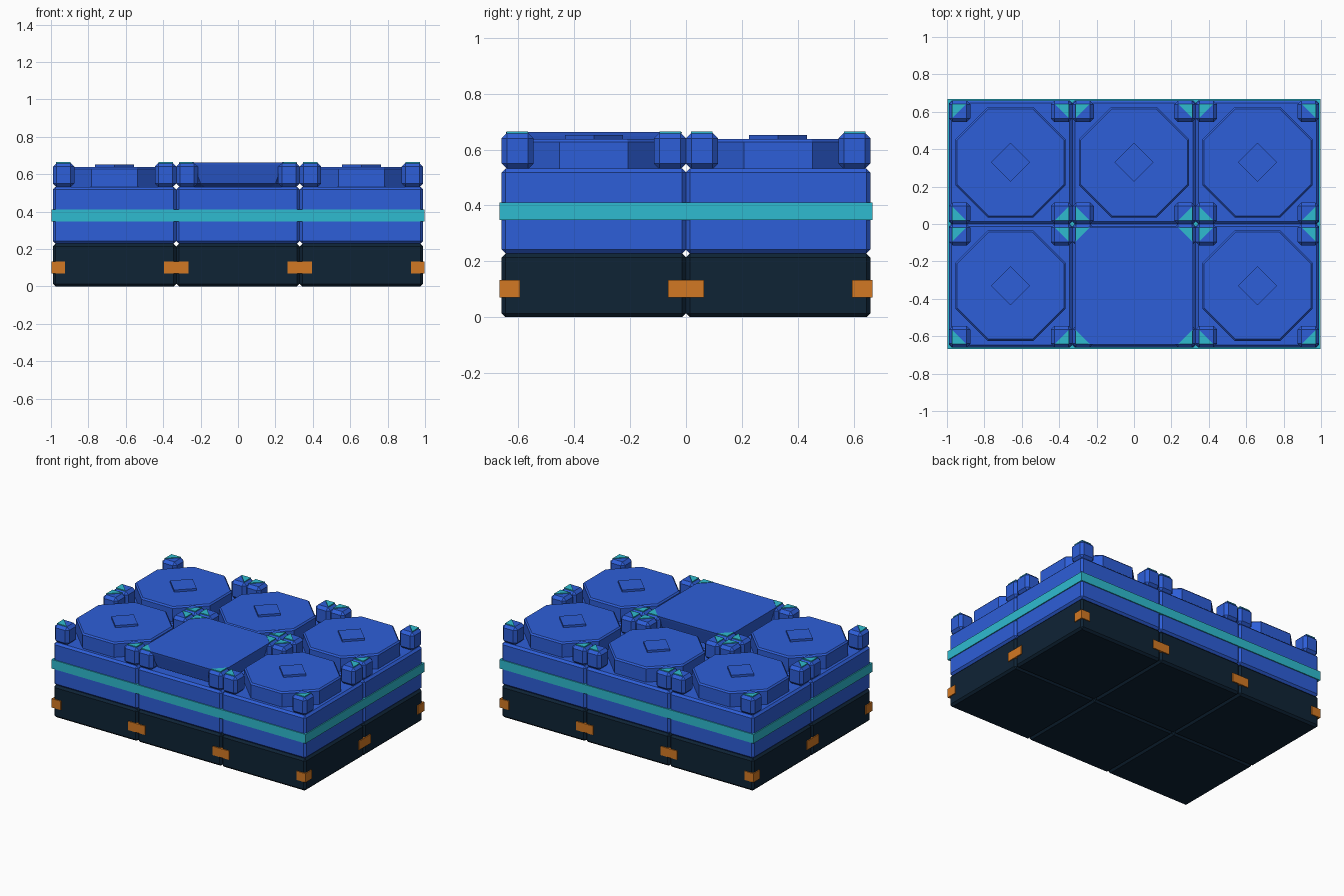
import bpy, bmesh, math
from mathutils import Vector, Matrix

if "Cube" in bpy.data.objects:
    bpy.data.objects.remove(bpy.data.objects["Cube"])


def material(name, rgb):
    m = bpy.data.materials.new(name)
    m.diffuse_color = (*rgb, 1)
    m.use_nodes = True
    m.node_tree.nodes["Principled BSDF"].inputs["Base Color"].default_value = m.diffuse_color
    return m


BLUE = material("blue", (0.027, 0.113, 0.69))
CYAN = material("cyan", (0.028, 0.50, 0.63))
NAVY = material("dark_navy", (0.0045, 0.017, 0.036))
ORANGE = material("orange", (0.65, 0.19, 0.017))

HALF = 0.33          # half width of one square module
RIM = 0.337          # half width of the raised trims
CORNERS = [(sx, sy) for sx in (-1, 1) for sy in (-1, 1)]


def box(bm, x0, x1, y0, y1, z0, z1, bevel=0.0):
    """Axis aligned box, optionally with chamfered edges."""
    m = Matrix.Translation(((x0 + x1) / 2, (y0 + y1) / 2, (z0 + z1) / 2))
    m = m @ Matrix.Diagonal((abs(x1 - x0), abs(y1 - y0), z1 - z0, 1))
    verts = bmesh.ops.create_cube(bm, size=1, matrix=m)["verts"]
    if bevel:
        edges = list({e for v in verts for e in v.link_edges})
        bmesh.ops.bevel(bm, geom=edges, offset=bevel, segments=1,
                        profile=0.5, affect='EDGES')


def loft(bm, rings):
    """Closed solid through rings of equal point count, bottom to top."""
    loops = [[bm.verts.new(p) for p in r] for r in rings]
    n = len(loops[0])
    for a, b in zip(loops, loops[1:]):
        for i in range(n):
            j = (i + 1) % n
            bm.faces.new((a[i], a[j], b[j], b[i]))
    bm.faces.new(loops[0][::-1])
    bm.faces.new(loops[-1])


def octagon(half, flat, z):
    """Square outline with cut corners; flat is half a straight side."""
    return [Vector((x, y, z)) for x, y in (
        (half, -flat), (half, flat), (flat, half), (-flat, half),
        (-half, flat), (-half, -flat), (-flat, -half), (flat, -half))]


def mesh(name, mat, build):
    bm = bmesh.new()
    build(bm)
    bmesh.ops.recalc_face_normals(bm, faces=bm.faces)
    me = bpy.data.meshes.new(name)
    bm.to_mesh(me)
    bm.free()
    me.materials.append(mat)
    return me


# Corner clamps on the dark base
def build_clamps(bm):
    for sx, sy in CORNERS:
        box(bm, sx * 0.265, sx * RIM, sy * 0.265, sy * RIM, 0.07, 0.133)


# Chamfered posts on the four top corners
def build_posts(bm):
    for sx, sy in CORNERS:
        xs, ys = sorted((sx * 0.215, sx * HALF)), sorted((sy * 0.215, sy * HALF))
        box(bm, *xs, *ys, 0.53, 0.66, 0.02)


# Thin triangle plates on top of the posts
def build_triangles(bm):
    o, i = 0.312, 0.236
    for sx, sy in CORNERS:
        loft(bm, [[Vector((sx * x, sy * y, z)) for x, y in ((o, o), (i, o), (o, i))]
                  for z in (0.658, 0.665)])


# Eight sided cap with a fine rim chamfer
def build_cap(bm):
    t = math.tan(math.pi / 8)
    loft(bm, [octagon(h, h * t, z) for h, z in
              ((0.295, 0.525), (0.295, 0.627), (0.286, 0.637))])


def build_diamond(bm):
    loft(bm, [[Vector((0.104 * math.cos(a), 0.104 * math.sin(a), z))
               for a in (k * math.pi / 2 for k in range(4))]
              for z in (0.63, 0.652)])


# Flared cover that rests over the posts of one module
def build_cover(bm):
    loft(bm, [octagon(0.24, 0.17, 0.525), octagon(0.285, 0.20, 0.55),
              octagon(0.312, 0.235, 0.648), octagon(0.315, 0.24, 0.662)])


common = [
    mesh("base", NAVY, lambda bm: box(
        bm, -HALF, HALF, -HALF, HALF, 0, 0.228, 0.014)),
    mesh("body", BLUE, lambda bm: box(
        bm, -HALF, HALF, -HALF, HALF, 0.228, 0.532, 0.014)),
    mesh("band", CYAN, lambda bm: box(
        bm, -RIM, RIM, -RIM, RIM, 0.347, 0.411)),
    mesh("corner_clamps", ORANGE, build_clamps),
    mesh("corner_posts", BLUE, build_posts),
    mesh("post_triangles", CYAN, build_triangles),
]
capped = [mesh("cap", BLUE, build_cap), mesh("diamond", BLUE, build_diamond)]
covered = [mesh("flared_cover", BLUE, build_cover)]

# Lay out the modules, three across and two deep
for col in (-1, 0, 1):
    for row in (-0.5, 0.5):
        top = covered if (col == 0 and row < 0) else capped
        for me in common + top:
            ob = bpy.data.objects.new(me.name, me)
            ob.location = (col * 2 * HALF, row * 2 * HALF, 0)
            bpy.context.collection.objects.link(ob)
